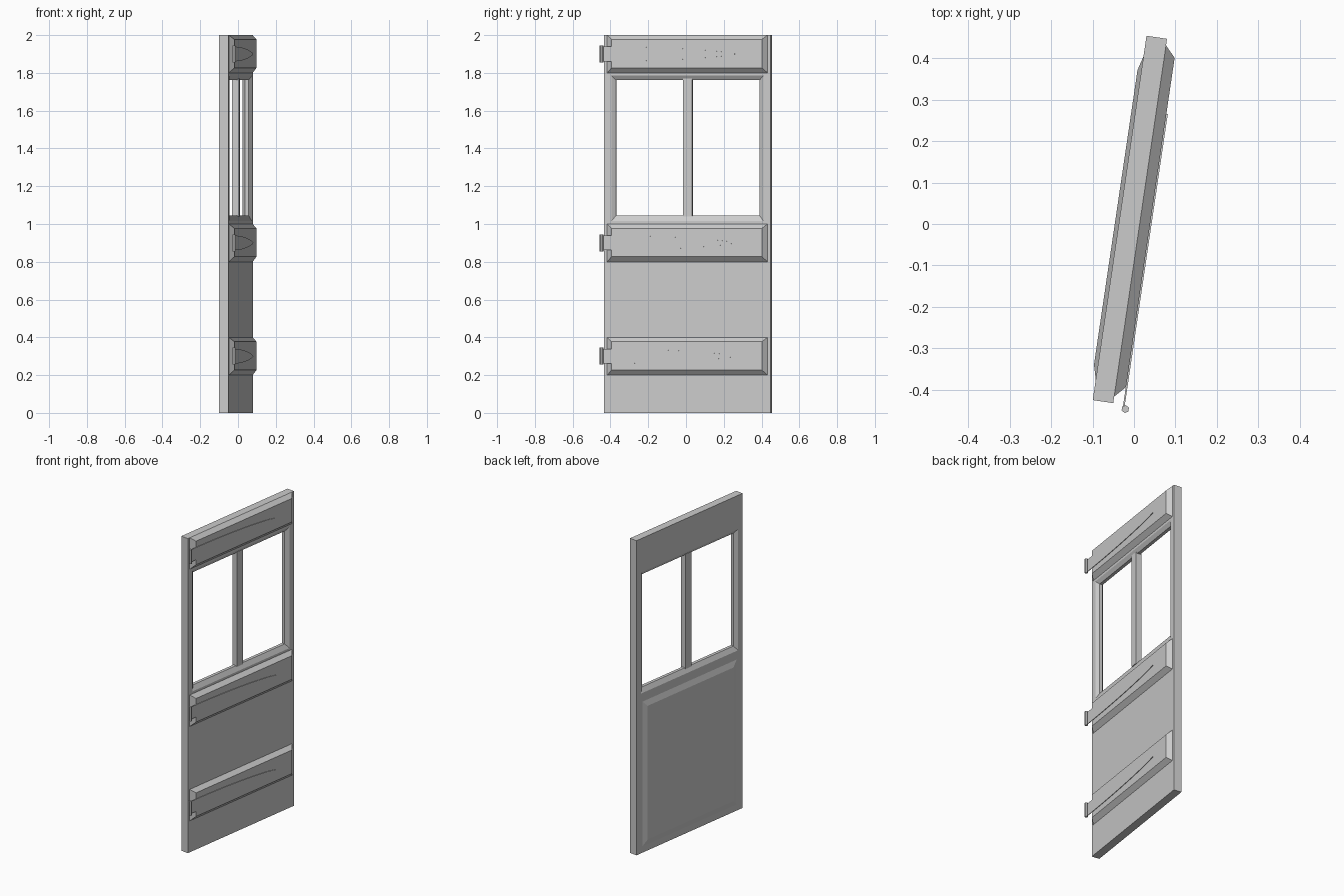
import bpy, bmesh, math

cube = bpy.data.objects.get("Cube")
if cube:
    bpy.data.objects.remove(cube)

grey = bpy.data.materials.new("plain grey")
grey.use_nodes = True
grey.diffuse_color = (0.6, 0.6, 0.6, 1)
grey.node_tree.nodes["Principled BSDF"].inputs["Base Color"].default_value = (0.6, 0.6, 0.6, 1)

SWING = -math.radians(8.4)   # the door stands slightly ajar
CENTRE = (-0.01, 0.011, 0)


def finish(name, bm):
    """Turn a bmesh in door space (x = thickness, y = width) into an object."""
    bmesh.ops.recalc_face_normals(bm, faces=bm.faces)
    mesh = bpy.data.meshes.new(name)
    bm.to_mesh(mesh)
    bm.free()
    mesh.materials.append(grey)
    obj = bpy.data.objects.new(name, mesh)
    obj.rotation_euler.z = SWING
    obj.location = CENTRE
    bpy.context.collection.objects.link(obj)
    return obj


def ring(bm, x, half_width, low, high):
    corners = [(-half_width, low), (half_width, low), (half_width, high), (-half_width, high)]
    return [bm.verts.new((x, y, z)) for y, z in corners]


def bridge(bm, a, b):
    for i in range(len(a)):
        j = (i + 1) % len(a)
        bm.faces.new((a[i], a[j], b[j], b[i]))


def block(name, base, top):
    """Rectangular block whose top can be smaller than its base."""
    bm = bmesh.new()
    a, b = ring(bm, *base), ring(bm, *top)
    bridge(bm, a, b)
    bm.faces.new(a)
    bm.faces.new(b)
    return finish(name, bm)


# Door slab with a window opening chamfered on both sides
T = 0.025
outer, wide, narrow = (0.445, 0, 2), (0.407, 1.015, 1.785), (0.384, 1.045, 1.762)
bm = bmesh.new()
loops = [ring(bm, x, *size) for x, size in
         ((T, outer), (T, wide), (0.01, narrow), (-0.01, narrow), (-T, wide), (-T, outer))]
for i, loop in enumerate(loops):
    bridge(bm, loop, loops[(i + 1) % len(loops)])
finish("door_slab", bm)

# Upright bar in the window
block("window_bar", (-0.018, 0.024, 1.04, 1.77), (0.018, 0.024, 1.04, 1.77))

# Raised panel on the plain side
block("raised_panel", (-T, 0.395, 0.04, 0.96), (-0.0345, 0.36, 0.075, 0.925))


def strap(name, z):
    """Thin hinge strap narrowing in a curve to a tip."""
    start, end, steps = -0.453, 0.265, 14
    half = []
    for i in range(steps):
        t = i / steps
        half.append((start + t * (end - start), 0.039 * (1 - t * t) ** 0.75))
    outline = half + [(end, 0)] + [(y, -w) for y, w in reversed(half)]
    bm = bmesh.new()
    a = [bm.verts.new((0.0495, y, z + w)) for y, w in outline]
    b = [bm.verts.new((0.0535, y, z + w)) for y, w in outline]
    bridge(bm, a, b)
    bm.faces.new(a)
    bm.faces.new(b)
    finish(name, bm)


def barrel(name, z):
    """Six-sided hinge barrel."""
    bm = bmesh.new()
    bmesh.ops.create_cone(bm, cap_ends=True, segments=6, radius1=0.0095,
                          radius2=0.0095, depth=0.09)
    bmesh.ops.translate(bm, verts=bm.verts, vec=(0.056, -0.455, z))
    finish(name, bm)


# Cross battens, each with a strap hinge
for label, z in (("lower", 0.3), ("middle", 0.9), ("upper", 1.9)):
    block(label + "_batten", (T, 0.429, z - 0.1, z + 0.1), (0.05, 0.402, z - 0.073, z + 0.077))
    strap(label + "_hinge_strap", z)
    barrel(label + "_hinge_barrel", z)
